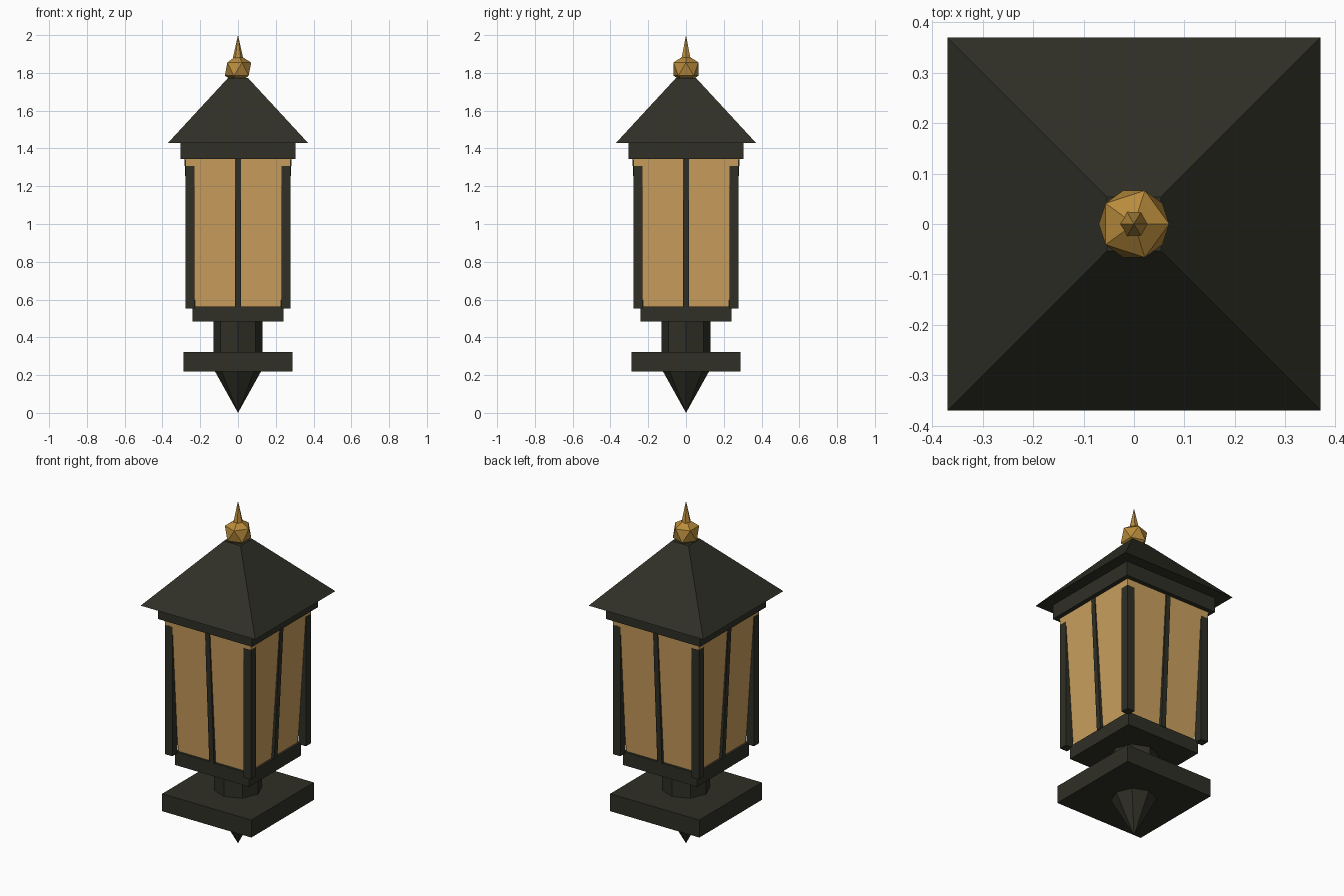
import bpy
import bmesh
import math
from mathutils import Matrix

cube = bpy.data.objects.get("Cube")
if cube:
    bpy.data.objects.remove(cube, do_unlink=True)


def material(name, rgb):
    mat = bpy.data.materials.new(name)
    mat.use_nodes = True
    mat.diffuse_color = (*rgb, 1)
    mat.node_tree.nodes["Principled BSDF"].inputs["Base Color"].default_value = (*rgb, 1)
    return mat


iron = material("dark iron", (0.029, 0.029, 0.020))
glass = material("amber glass", (0.60, 0.35, 0.112))
brass = material("brass", (0.48, 0.26, 0.045))


def finish(name, bm, mat):
    bmesh.ops.recalc_face_normals(bm, faces=bm.faces)
    mesh = bpy.data.meshes.new(name)
    bm.to_mesh(mesh)
    bm.free()
    mesh.materials.append(mat)
    obj = bpy.data.objects.new(name, mesh)
    bpy.context.collection.objects.link(obj)
    return obj


def taper(name, sides, r_low, r_high, z_low, z_high, mat, turn=0.0):
    """Flat-sided prism, cone or frustum standing on the vertical axis."""
    bm = bmesh.new()
    place = Matrix.Translation((0, 0, (z_low + z_high) / 2)) @ Matrix.Rotation(turn, 4, "Z")
    bmesh.ops.create_cone(bm, cap_ends=True, segments=sides, radius1=r_low,
                          radius2=r_high, depth=z_high - z_low, matrix=place)
    return finish(name, bm, mat)


def square(name, half_low, half_high, z_low, z_high, mat):
    """Square frustum given by its half widths."""
    root = math.sqrt(2)
    return taper(name, 4, half_low * root, half_high * root, z_low, z_high, mat, math.pi / 4)


def bar(name, size, centre, turn, lean=0.0):
    """Box in front of the axis, leaning outward with height, then turned about z."""
    bm = bmesh.new()
    bmesh.ops.create_cube(bm, size=1)
    for v in bm.verts:
        v.co.y -= lean * v.co.z / size[1]
    bmesh.ops.scale(bm, vec=size, verts=bm.verts)
    bmesh.ops.translate(bm, vec=centre, verts=bm.verts)
    bmesh.ops.rotate(bm, matrix=Matrix.Rotation(turn, 3, "Z"), verts=bm.verts)
    return finish(name, bm, iron)


# Base: hanging point, plate, stem and lantern floor
taper("bottom_point", 8, 0.0, 0.125, 0.0, 0.225, iron)
square("base_plate", 0.288, 0.288, 0.22, 0.322, iron)
taper("stem", 8, 0.13, 0.13, 0.32, 0.49, iron)
square("lantern_floor", 0.24, 0.24, 0.485, 0.563, iron)

# Flared glass body
square("glass_body", 0.226, 0.28, 0.555, 1.35, glass)

# Upright corner posts and leaning centre bars, one per side
for i, side in enumerate(("front", "left", "back", "right")):
    turn = i * math.pi / 2
    bar(side + "_corner_post", (0.048, 0.048, 0.755), (0.254, -0.254, 0.93), turn)
    bar(side + "_centre_bar", (0.03, 0.03, 0.79), (0, -0.249, 0.953), turn, 0.04)

# Roof
square("roof_collar", 0.305, 0.305, 1.345, 1.435, iron)
square("roof", 0.37, 0.054, 1.43, 1.772, iron)

# Finial: faceted ball and spike
bm = bmesh.new()
bmesh.ops.create_icosphere(bm, subdivisions=1, radius=0.078,
                           matrix=Matrix.Translation((0, 0, 1.82)))
finish("finial_ball", bm, brass)
taper("finial_spike", 6, 0.03, 0.0, 1.865, 2.0, brass, math.pi / 6)
